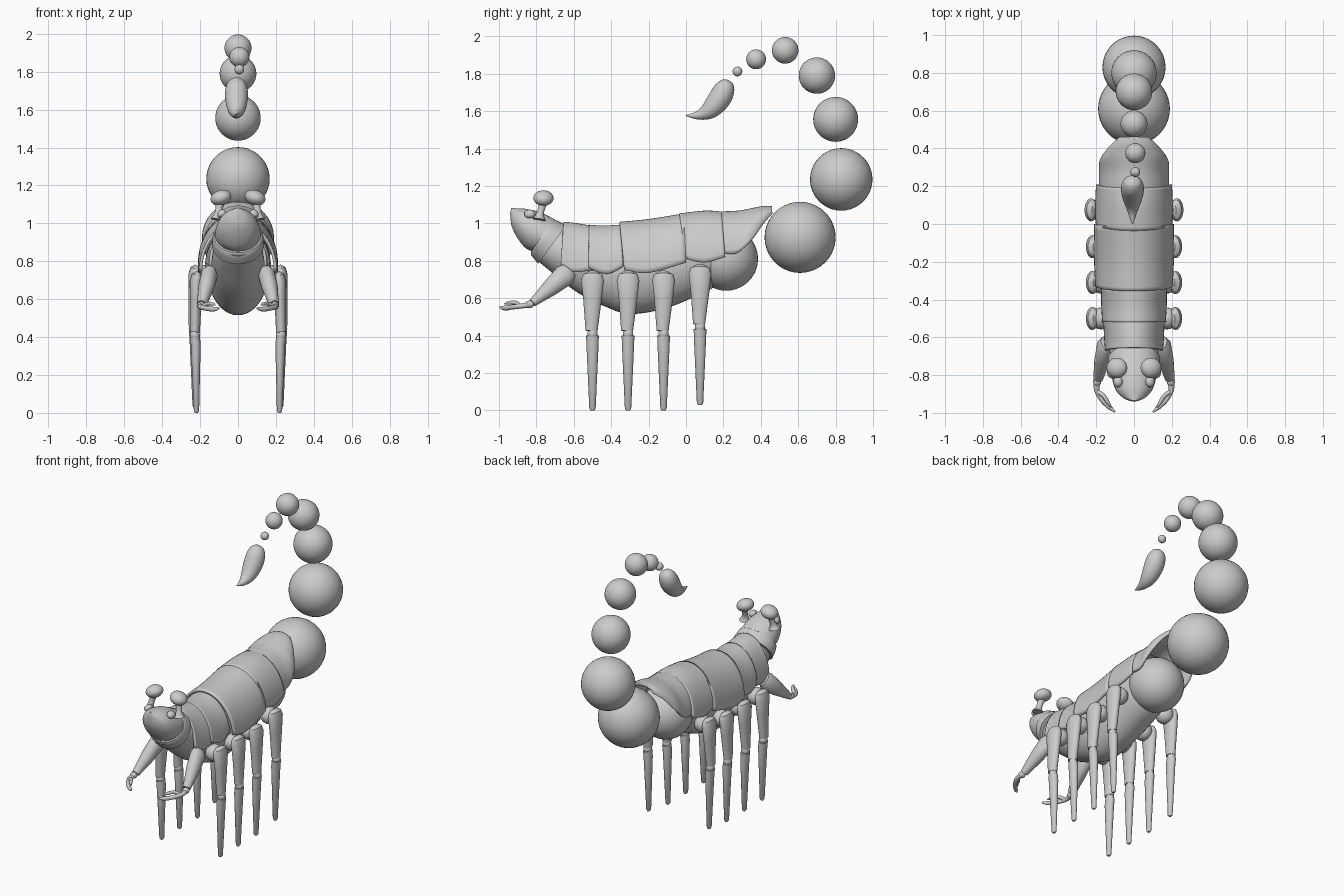
import bpy, bmesh, math
from mathutils import Vector

if "Cube" in bpy.data.objects:
    bpy.data.objects.remove(bpy.data.objects["Cube"])


def smooth_rows(rows, k):
    """Catmull-Rom interpolation of tuples of numbers."""
    if k < 2:
        return rows
    out = []
    for i in range(len(rows) - 1):
        p0, p1, p2 = rows[max(i - 1, 0)], rows[i], rows[i + 1]
        p3 = rows[min(i + 2, len(rows) - 1)]
        for j in range(k):
            t = j / k
            out.append(tuple(
                b + .5 * t * (c - a + t * (2*a - 5*b + 4*c - d + t * (3*(b - c) + d - a)))
                for a, b, c, d in zip(p0, p1, p2, p3)))
    return out + [rows[-1]]


def skin(name, rings, closed=True, mirror=False, thick=0):
    bm = bmesh.new()
    vs = [[bm.verts.new(p) for p in r] for r in rings]
    n = len(rings[0])
    for a, b in zip(vs, vs[1:]):
        for i in range(n if closed else n - 1):
            j = (i + 1) % n
            bm.faces.new((a[i], a[j], b[j], b[i]))
    if closed:
        bm.faces.new(vs[0])
        bm.faces.new(vs[-1])
    return finish(name, bm, mirror, thick)


def finish(name, bm, mirror=False, thick=0):
    bmesh.ops.recalc_face_normals(bm, faces=bm.faces)
    me = bpy.data.meshes.new(name)
    bm.to_mesh(me)
    bm.free()
    me.shade_smooth()
    me.set_sharp_from_angle(angle=math.radians(40))
    ob = bpy.data.objects.new(name, me)
    bpy.context.collection.objects.link(ob)
    if thick:
        m = ob.modifiers.new("thickness", 'SOLIDIFY')
        m.thickness, m.offset = thick, 0
    if mirror:
        ob.modifiers.new("mirror", 'MIRROR')
    return ob


def body_loft(name, rows, k=5, n=40):
    """Rows: top y, top z, bottom y, bottom z, half width."""
    rings = []
    for yt, zt, yb, zb, w in smooth_rows(rows, k):
        ring = []
        for i in range(n):
            a = 2 * math.pi * i / n
            t = .5 + .5 * math.cos(a)
            ring.append((w * math.sin(a), yb + (yt - yb) * t, zb + (zt - zb) * t))
        rings.append(ring)
    return skin(name, rings)


def plate(name, rows, k=5, n=32):
    """Arched plate; rows: top y, top z, edge y, edge z, half width."""
    rings = []
    for yt, zt, yb, zb, w in smooth_rows(rows, k):
        arc = [math.pi * (i / n - .5) for i in range(n + 1)]
        rings.append([(w * math.sin(a), yb + (yt - yb) * math.cos(a),
                       zb + (zt - zb) * math.cos(a)) for a in arc])
    return skin(name, rings, closed=False, thick=.016)


def limb(name, rows, k=1, n=20, mirror=True):
    """Rows: x, y, z, sideways radius, other radius."""
    rows = smooth_rows(rows, k)
    rings = []
    for i, (x, y, z, ra, rb) in enumerate(rows):
        d = Vector(rows[min(i + 1, len(rows) - 1)][:3]) - Vector(rows[max(i - 1, 0)][:3])
        d.normalize()
        side = Vector((1, 0, 0))
        if abs(d.x) > .8:
            side = Vector((0, -1, 0))
        u = (side - d * side.dot(d)).normalized()
        v = d.cross(u)
        rings.append([Vector((x, y, z)) + u * ra * math.cos(2*math.pi*j/n)
                      + v * rb * math.sin(2*math.pi*j/n) for j in range(n)])
    return skin(name, rings, mirror=mirror)


def ball(name, c, r, mirror=False, tilt=0, seg=40):
    bm = bmesh.new()
    bmesh.ops.create_uvsphere(bm, u_segments=seg, v_segments=seg // 2, radius=1)
    s, co = math.sin(tilt), math.cos(tilt)
    for v in bm.verts:
        x, y, z = (v.co[i] * r[i] for i in range(3))
        v.co = (c[0] + x * co + z * s, c[1] + y, c[2] - x * s + z * co)
    return finish(name, bm, mirror)


# Soft belly and rear abdomen
body_loft("belly", [(-.68, .98, -.83, .83, .10), (-.62, .97, -.72, .74, .13),
                    (-.52, .96, -.58, .63, .14), (-.40, .96, -.42, .55, .15),
                    (-.30, .97, -.30, .515, .16), (-.15, .99, -.13, .54, .16),
                    (0, 1.01, .02, .595, .16), (.12, 1.0, .15, .66, .15),
                    (.22, .98, .24, .76, .11)])
ball("rear_abdomen", (0, .215, .81), (.17, .17, .17))

# Head and neck collar
body_loft("head", [(-.935, 1.083, -.94, 1.05, .012), (-.91, 1.08, -.932, .985, .055),
                   (-.86, 1.078, -.90, .92, .095), (-.78, 1.06, -.86, .87, .116),
                   (-.70, 1.02, -.82, .85, .122)])
body_loft("neck_collar", [(-.715, 1.022, -.83, .845, .128), (-.69, 1.015, -.82, .82, .135),
                          (-.64, .99, -.79, .785, .138)])

# Overlapping back plates
plates = [
    [(-.655, 1.0, -.67, .78, .145), (-.60, .995, -.61, .74, .15), (-.51, .98, -.50, .75, .155)],
    [(-.52, .985, -.52, .76, .16), (-.44, .98, -.42, .73, .166), (-.35, .985, -.335, .77, .166)],
    [(-.355, 1.0, -.33, .75, .197), (-.20, 1.015, -.20, .735, .203), (-.01, 1.045, 0, .79, .203)],
    [(-.035, 1.045, 0, .81, .195), (.10, 1.06, .10, .79, .198), (.19, 1.055, .21, .82, .193)],
    [(.16, 1.055, .20, .84, .178), (.28, 1.06, .27, .84, .178), (.36, 1.075, .34, .90, .172),
     (.42, 1.085, .41, 1.0, .12), (.46, 1.085, .455, 1.05, .07)],
]
for i, rows in enumerate(plates):
    plate(f"back_plate_{i + 1}", rows)

# Stalked eyes and cheek bumps
ball("eyes", (.09, -.762, 1.135), (.056, .054, .04), True, .3, 28)
limb("eye_stalks", [(.11, -.785, 1.02, .035, .035), (.105, -.78, 1.05, .02, .02),
                    (.098, -.77, 1.09, .02, .02), (.09, -.765, 1.12, .03, .03)], k=3)
ball("cheek_bumps", (.085, -.835, 1.05), (.026, .03, .022), True, .6, 20)

# Walking legs
for i, (y, x, lift) in enumerate([(-.50, .215, 0), (-.31, .215, 0),
                                  (-.12, .215, 0), (.075, .222, .035)]):
    ball(f"hip_{i + 1}", (x - .04, y, .69 + lift), (.055, .058, .055), True, 0, 24)
    limb(f"upper_leg_{i + 1}", [(x + .012, y - .005, .425 + lift, .026, .032),
                                (x + .008, y, .60 + lift, .031, .05),
                                (x + .005, y, .695 + lift, .035, .061),
                                (x, y, .725 + lift, .030, .052),
                                (x - .01, y, .74 + lift, .014, .025)])
    ball(f"knee_{i + 1}", (x + .012, y, .41 + lift), (.026, .028, .03), True, 0, 20)
    limb(f"lower_leg_{i + 1}", [(x + .012, y, .40 + lift, .026, .034),
                                (x + .008, y, .36 + lift, .026, .033),
                                (x + .004, y, .01 + lift * .8, .014, .017),
                                (x + .004, y, lift * .8, .008, .01)])

# Front arms with hooked two-finger hands
limb("arms", [(.145, -.625, .75, .03, .045), (.152, -.645, .725, .045, .06),
              (.168, -.72, .66, .042, .047), (.19, -.82, .575, .026, .022)])
ball("wrists", (.195, -.835, .567), (.022, .024, .02), True, 0, 20)
limb("long_fingers", [(.195, -.835, .565, .018, .016), (.197, -.88, .558, .014, .013),
                      (.17, -.93, .552, .013, .013), (.13, -.97, .547, .012, .013),
                      (.10, -.995, .552, .004, .005)], k=4, n=12)
limb("short_fingers", [(.19, -.89, .56, .012, .012), (.16, -.91, .575, .011, .011),
                       (.135, -.95, .575, .009, .009), (.12, -.97, .568, .003, .003)], k=4, n=12)

# Curling tail of shrinking balls
for i, (x, y, z, r) in enumerate([(0, .61, .925, .19), (0, .83, 1.235, .167),
                                  (0, .80, 1.556, .12), (0, .70, 1.79, .097),
                                  (0, .53, 1.925, .071), (.007, .375, 1.877, .053),
                                  (.007, .275, 1.812, .026)]):
    ball(f"tail_ball_{i + 1}", (x, y, z), (r, r, r))

# Curved stinger
limb("stinger", [(-.008, .228, 1.765, .01, .01), (-.008, .222, 1.752, .038, .036),
                 (-.008, .205, 1.715, .057, .056), (-.008, .175, 1.66, .06, .06),
                 (-.008, .125, 1.605, .048, .048), (-.008, .065, 1.578, .026, .024),
                 (-.008, 0, 1.577, .003, .003)], k=4, n=28, mirror=False)
